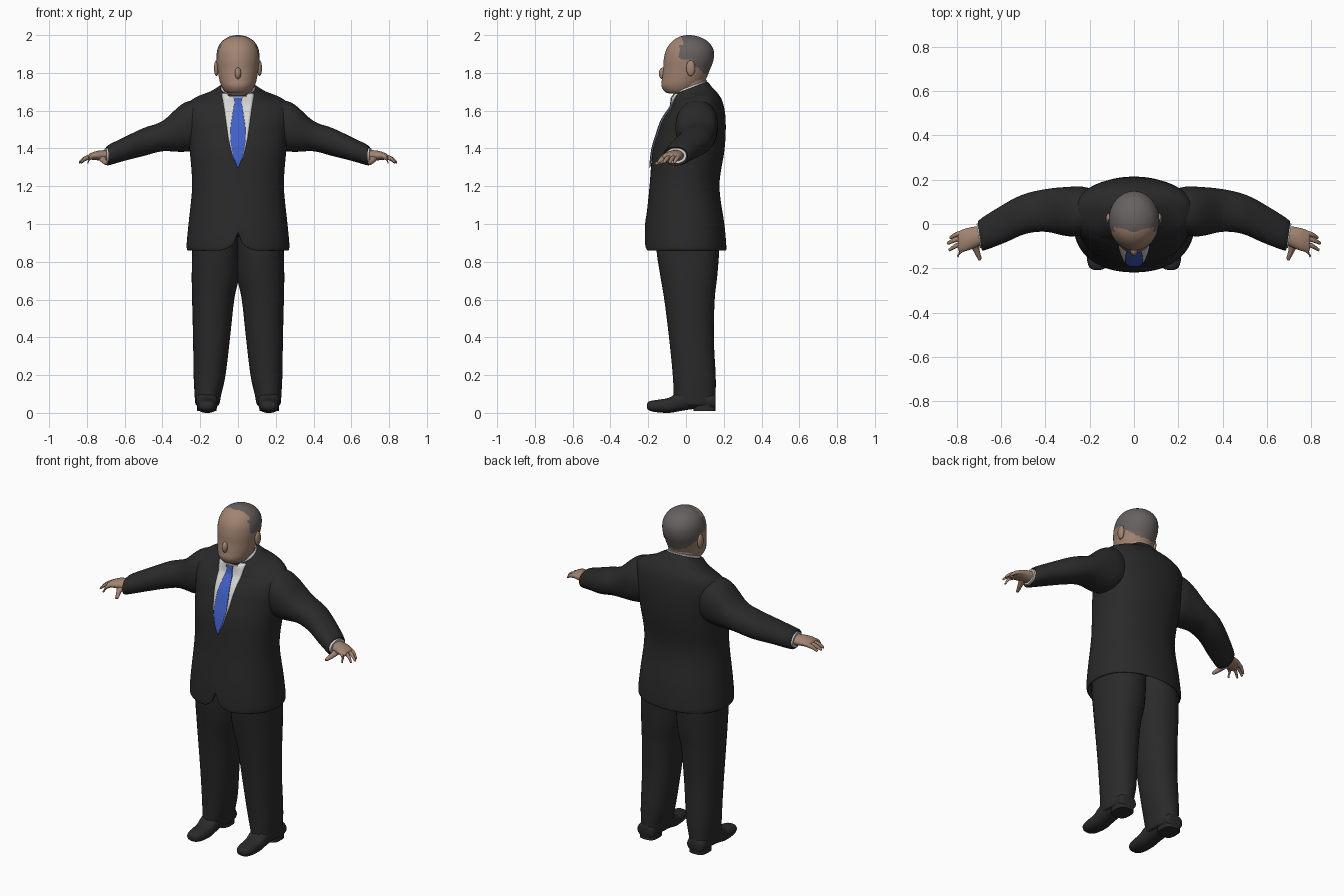
import bpy, bmesh, math
from mathutils import Vector
from mathutils.bvhtree import BVHTree

if "Cube" in bpy.data.objects:
    bpy.data.objects.remove(bpy.data.objects["Cube"])


def material(name, r, g, b):
    m = bpy.data.materials.new(name)
    m.diffuse_color = (r, g, b, 1)
    m.use_nodes = True
    m.node_tree.nodes["Principled BSDF"].inputs["Base Color"].default_value = m.diffuse_color
    return m


SUIT = material("charcoal suit", 0.023, 0.023, 0.023)
SKIN = material("skin", 0.36, 0.23, 0.165)
HAIR = material("grey hair", 0.135, 0.118, 0.118)
WHITE = material("white shirt", 0.68, 0.68, 0.67)
BLUE = material("blue tie", 0.055, 0.12, 0.58)


def finish(bm, name, mats, mirror=False):
    bmesh.ops.recalc_face_normals(bm, faces=bm.faces)
    me = bpy.data.meshes.new(name)
    bm.to_mesh(me)
    bm.free()
    for m in mats:
        me.materials.append(m)
    ob = bpy.data.objects.new(name, me)
    bpy.context.collection.objects.link(ob)
    if mirror:
        mod = ob.modifiers.new("mirror", "MIRROR")
        mod.use_mirror_merge = False
    return ob


def catmull(a, b, c, d, t):
    return [0.5 * (2 * q + (r - p) * t + (2 * p - 5 * q + 4 * r - s) * t * t
                   + (3 * q - p - 3 * r + s) * t ** 3) for p, q, r, s in zip(a, b, c, d)]


def loft(name, axis, rings, mats, mirror=False, n=40, steps=4, power=2.0, warp=None, rule=None):
    """Skin rings (pos, u0, u1, v0, v1, tilt) along an axis with spline smoothing."""
    rings = [tuple(r) + (0,) * (6 - len(r)) for r in rings]
    dense = []
    for i in range(len(rings) - 1):
        four = [rings[max(0, min(len(rings) - 1, i + k))] for k in (-1, 0, 1, 2)]
        dense += [catmull(*four, s / steps) for s in range(steps)]
    dense.append(rings[-1])
    bm = bmesh.new()
    loops = []
    for p, u0, u1, v0, v1, tilt in dense:
        loop = []
        for k in range(n):
            a = 2 * math.pi * k / n
            c, s = math.cos(a), math.sin(a)
            du = math.copysign(abs(c) ** (2 / power), c) * (u1 - u0) / 2
            dv = math.copysign(abs(s) ** (2 / power), s) * (v1 - v0) / 2
            u, v, w = (u0 + u1) / 2 + du, (v0 + v1) / 2 + dv, p + tilt * dv
            co = {"z": (u, v, w), "x": (w, v, u), "y": (u, w, v)}[axis]
            loop.append(bm.verts.new(warp(*co) if warp else co))
        loops.append(loop)
    for a, b in zip(loops, loops[1:]):
        for k in range(n):
            bm.faces.new((a[k], a[(k + 1) % n], b[(k + 1) % n], b[k]))
    bm.faces.new(loops[0])
    bm.faces.new(loops[-1])
    if rule:
        for f in bm.faces:
            f.material_index = rule(f.calc_center_median())
    return finish(bm, name, mats, mirror)


def sym(p, w, y0, y1, tilt=0):
    return (p, -w, w, y0, y1, tilt)


def ball(name, loc, size, mat, mirror=False):
    bm = bmesh.new()
    bmesh.ops.create_uvsphere(bm, u_segments=20, v_segments=12, radius=1)
    bmesh.ops.scale(bm, vec=size, verts=bm.verts)
    bmesh.ops.translate(bm, vec=loc, verts=bm.verts)
    return finish(bm, name, [mat], mirror)


# Trousers and shoes
loft("trouser_leg", "z", [
    (.04, .105, .218, -.05, .15), (.05, .098, .226, -.064, .157), (.1, .088, .23, -.066, .157),
    (.2, .066, .235, -.07, .157), (.4, .042, .238, -.09, .147), (.6, .02, .243, -.115, .152),
    (.72, -.005, .245, -.135, .165), (.85, -.01, .243, -.155, .175), (.95, -.01, .24, -.155, .175),
], [SUIT], True, power=2.2)
loft("shoe", "y", [
    (-.207, .15, .18, .028, .046), (-.197, .13, .2, .014, .06), (-.16, .116, .212, .004, .068),
    (-.09, .11, .216, 0, .08), (-.04, .108, .22, .008, .11), (.04, .108, .222, .02, .12),
    (.14, .11, .22, .02, .1), (.157, .125, .205, .03, .09),
], [SUIT], True, power=2.4)
loft("shoe_heel", "z", [(.01, .113, .217, .04, .156), (.05, .113, .217, .04, .156)],
     [SUIT], True, power=3, steps=1)


# Jacket, with the front hem cut away in the middle
def hem(x, y, z):
    if y < 0 and abs(x) < .11 and z < 1.06:
        t = 1 - abs(x) / .11
        z += .095 * (1 - math.sqrt(1 - t * t)) * min(1, max(0, (1.06 - z) / .2))
    return x, y, z


jacket = loft("jacket", "z", [
    sym(.93, .235, -.18, .18), sym(.872, .252, -.2, .2), sym(.86, .266, -.214, .211),
    sym(.89, .272, -.218, .213), sym(1.0, .262, -.213, .203), sym(1.2, .243, -.193, .177),
    sym(1.38, .255, -.178, .202), sym(1.48, .268, -.15, .21), sym(1.56, .277, -.128, .208, .1),
    sym(1.62, .272, -.1, .193, .2), sym(1.655, .24, -.08, .168, .3),
    sym(1.685, .16, -.074, .14, .34), sym(1.718, .1, -.07, .114, .38), sym(1.71, .085, -.05, .1, .38),
], [SUIT], n=96, steps=5, power=2.2, warp=hem)

# Sleeves and cuffs
loft("sleeve", "x", [
    (.16, 1.42, 1.64, -.03, .15), (.23, 1.39, 1.655, -.05, .168), (.3, 1.382, 1.632, -.055, .167),
    (.4, 1.385, 1.545, -.035, .157), (.5, 1.36, 1.508, -.045, .13, .1),
    (.6, 1.335, 1.46, -.085, .072, .2), (.69, 1.31, 1.415, -.12, .016, .15),
    (.685, 1.325, 1.4, -.105, 0, .15),
], [SUIT], True, power=2.2)
loft("cuff", "x", [(.66, 1.32, 1.405, -.105, .008, .15), (.702, 1.32, 1.403, -.108, .002, .15)],
     [WHITE], True, steps=1)

# Hands
loft("palm", "x", [
    (.66, 1.33, 1.395, -.09, -.015), (.7, 1.332, 1.392, -.1, -.01), (.75, 1.338, 1.386, -.12, -.018),
    (.785, 1.342, 1.372, -.125, -.03), (.793, 1.35, 1.364, -.115, -.04),
], [SKIN], True, n=24)
for i, (y, tip_x, tip_y) in enumerate([(-.036, .832, -.06), (-.06, .843, -.085),
                                       (-.084, .836, -.115), (-.11, .798, -.143)]):
    mx, my = (.765 + tip_x) / 2 + .005, (y + tip_y) / 2
    loft("finger_%d" % (i + 1), "x", [
        (.765, 1.346, 1.37, y - .012, y + .012), (mx, 1.336, 1.36, my - .011, my + .011),
        (tip_x - .006, 1.321, 1.337, tip_y - .008, tip_y + .008),
        (tip_x, 1.323, 1.329, tip_y - .003, tip_y + .003)], [SKIN], True, n=12)
loft("thumb", "y", [
    (-.08, .695, .745, 1.335, 1.375), (-.115, .697, .728, 1.322, 1.352),
    (-.152, .688, .708, 1.312, 1.332), (-.164, .693, .702, 1.315, 1.325)], [SKIN], True, n=14)


# Head: hair covers the crown and back down to the nape
def hair_rule(c):
    top = c.z > 1.868 and c.y > -.035 + .25 * abs(c.x) * (c.z > 1.95)
    back = c.y > .035 and c.z > 1.85 - .8 * (c.y - .03)
    return 1 if top or back else 0


loft("neck", "z", [sym(1.62, .08, -.05, .095), sym(1.7, .08, -.056, .1), sym(1.76, .084, -.06, .106),
                   sym(1.82, .08, -.05, .1)], [SKIN])
loft("head", "z", [
    sym(1.69, .045, -.085, .02), sym(1.7, .068, -.112, .05), sym(1.73, .088, -.13, .085),
    sym(1.77, .1, -.127, .107), sym(1.82, .108, -.121, .128), sym(1.87, .114, -.118, .146),
    sym(1.92, .11, -.106, .146), sym(1.96, .091, -.08, .122), sym(1.985, .06, -.048, .085),
    sym(1.997, .028, -.014, .046), sym(2.0, .004, .01, .02),
], [SKIN, HAIR], n=72, steps=6, rule=hair_rule)
ball("nose", (0, -.12, 1.797), (.017, .024, .032), SKIN)
ball("ear", (.114, .025, 1.825), (.013, .024, .042), SKIN, True)

# Shirt collar, tilted down to the front
loft("shirt_collar", "z", [sym(1.69, .093, -.068, .108, .38), sym(1.727, .089, -.066, .11, .38),
                           sym(1.725, .075, -.05, .095, .38)], [WHITE], n=48)

# Shirt front and tie: thin plates laid on the jacket chest
probe = bmesh.new()
probe.from_mesh(jacket.data)
tree = BVHTree.FromBMesh(probe)
probe.free()


def chest_plate(name, rows, gap, mat, cols=12, steps=6):
    bm = bmesh.new()
    grid = []
    for (z0, w0), (z1, w1) in zip(rows, rows[1:]):
        for s in range(steps + 1):
            z, w = z0 + (z1 - z0) * s / steps, w0 + (w1 - w0) * s / steps
            line = []
            for k in range(cols + 1):
                x = w * (2 * k / cols - 1)
                hit, normal, _, _ = tree.ray_cast(Vector((x, -1, z)), Vector((0, 1, 0)))
                y = hit.y if hit and hit.y < .03 else -.06
                line.append(bm.verts.new((x, y - gap, z)))
            grid.append(line)
    for a, b in zip(grid, grid[1:]):
        for k in range(cols):
            bm.faces.new((a[k], a[k + 1], b[k + 1], b[k]))
    bmesh.ops.remove_doubles(bm, verts=bm.verts, dist=.0002)
    ob = finish(bm, name, [mat])
    mod = ob.modifiers.new("thickness", "SOLIDIFY")
    mod.thickness = .004
    mod.offset = 0
    return ob


chest_plate("shirt_front", [(1.305, .004), (1.36, .028), (1.45, .05), (1.6, .071), (1.69, .086)],
            .003, WHITE)
chest_plate("tie", [(1.3, .003), (1.36, .026), (1.44, .041), (1.52, .038), (1.62, .023),
                    (1.645, .018), (1.67, .023)], .007, BLUE)

# Smooth shading with crisp edges kept
for ob in bpy.context.collection.objects:
    ob.select_set(True)
bpy.context.view_layer.objects.active = jacket
bpy.ops.object.shade_smooth_by_angle(angle=math.radians(50))
